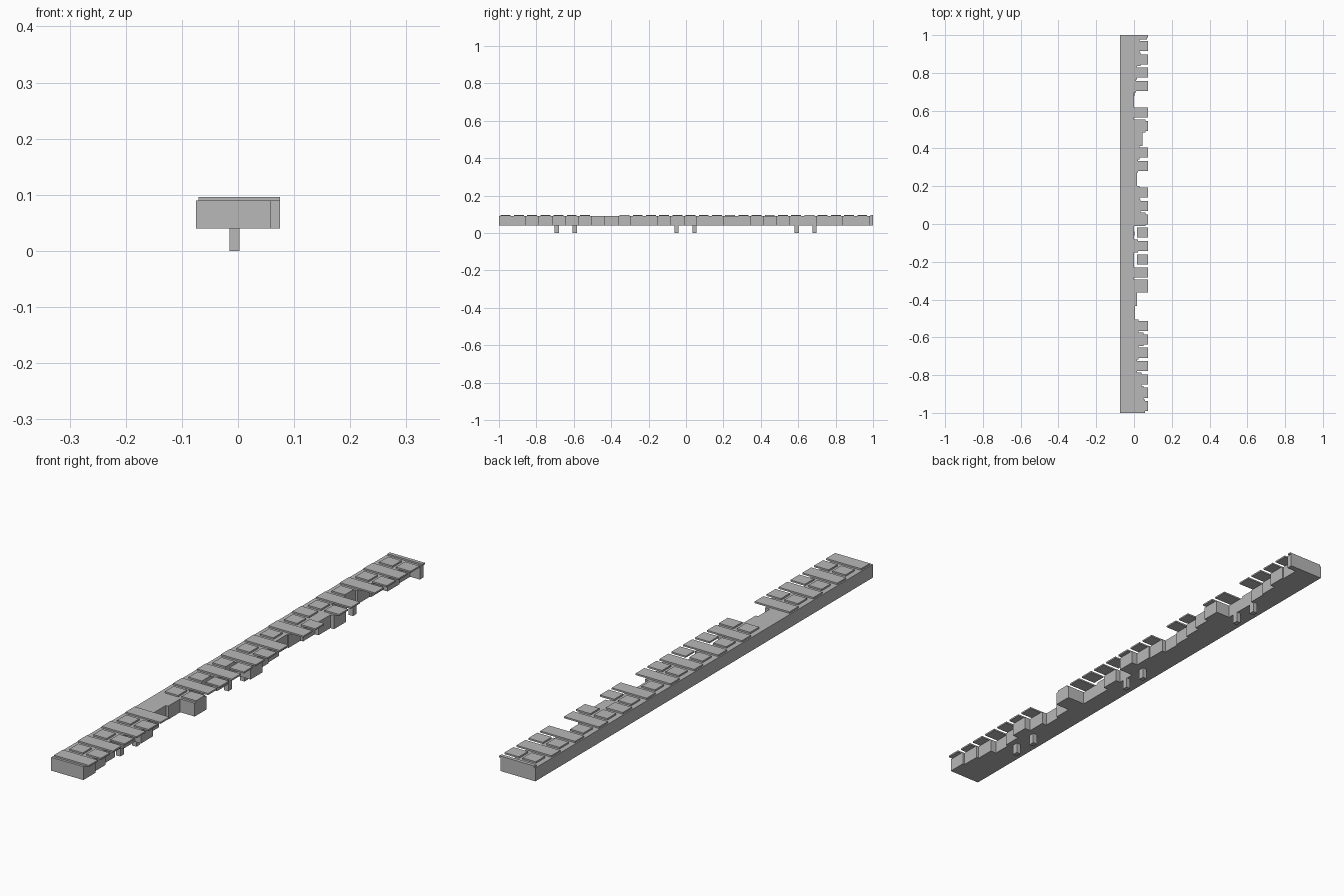
import bpy, bmesh

cube = bpy.data.objects.get("Cube")
if cube:
    bpy.data.objects.remove(cube, do_unlink=True)

grey = bpy.data.materials.new("stone_grey")
grey.use_nodes = True
colour = (0.48, 0.48, 0.48, 1)
grey.diffuse_color = colour
grey.node_tree.nodes["Principled BSDF"].inputs["Base Color"].default_value = colour


def finish(bm, name):
    bmesh.ops.recalc_face_normals(bm, faces=bm.faces)
    mesh = bpy.data.meshes.new(name)
    bm.to_mesh(mesh)
    bm.free()
    mesh.materials.append(grey)
    obj = bpy.data.objects.new(name, mesh)
    bpy.context.collection.objects.link(obj)
    return obj


def box(name, x0, x1, y0, y1, z0, z1):
    bm = bmesh.new()
    bmesh.ops.create_cube(bm, size=1)
    for v in bm.verts:
        v.co.x = x1 if v.co.x > 0 else x0
        v.co.y = y1 if v.co.y > 0 else y0
        v.co.z = z1 if v.co.z > 0 else z0
    return finish(bm, name)


LEFT, RIGHT = -0.075, 0.075
BOTTOM, DECK, TOP = 0.04, 0.09, 0.096
PITCH, FIRST, HALF = 0.0706, -0.964, 0.0265


def row_y(k):
    return FIRST + PITCH * k


# Slab with a broken edge: one reach per row
reach = [.058, .05, .04, .015, .025, .05, .025, .005, .015, .075,
         0, 0, .02, 0, .06, .035, .03, .015, .02, .03,
         .045, .06, 0, 0, .01, .015, .035, .03, .07]
outline = [(LEFT, 1), (LEFT, -1)]
for k, x in enumerate(reach):
    low = max(-1, row_y(k) - PITCH / 2)
    high = min(1, row_y(k) + PITCH / 2)
    for point in ((x, low), (x, high)):
        if point != outline[-1]:
            outline.append(point)
bm = bmesh.new()
face = bm.faces.new([bm.verts.new((x, y, BOTTOM)) for x, y in outline])
lifted = bmesh.ops.extrude_face_region(bm, geom=[face])["geom"]
for v in lifted:
    if isinstance(v, bmesh.types.BMVert):
        v.co.z = DECK
finish(bm, "broken_slab")

# Raised bricks: long rows alternate with pairs of short ones
bare_rows = {7, 8}
broken_rows = {17, 20, 23}
for k in range(len(reach)):
    if k in bare_rows:
        continue
    pieces = [(-.07, RIGHT)] if k % 2 == 0 else [(-.055, 0), (.015, RIGHT)]
    if k in broken_rows:
        pieces = [(pieces[0][0], 0)]
    for x0, x1 in pieces:
        box("raised_brick", x0, x1, row_y(k) - HALF,
            min(1, row_y(k) + HALF), DECK, TOP)

# Pegs underneath, in three pairs
for middle in (-.643, -.003, .64):
    for side in (-1, 1):
        y = middle + side * .048
        box("support_peg", -.015, .003, y - .011, y + .011, 0, BOTTOM)
